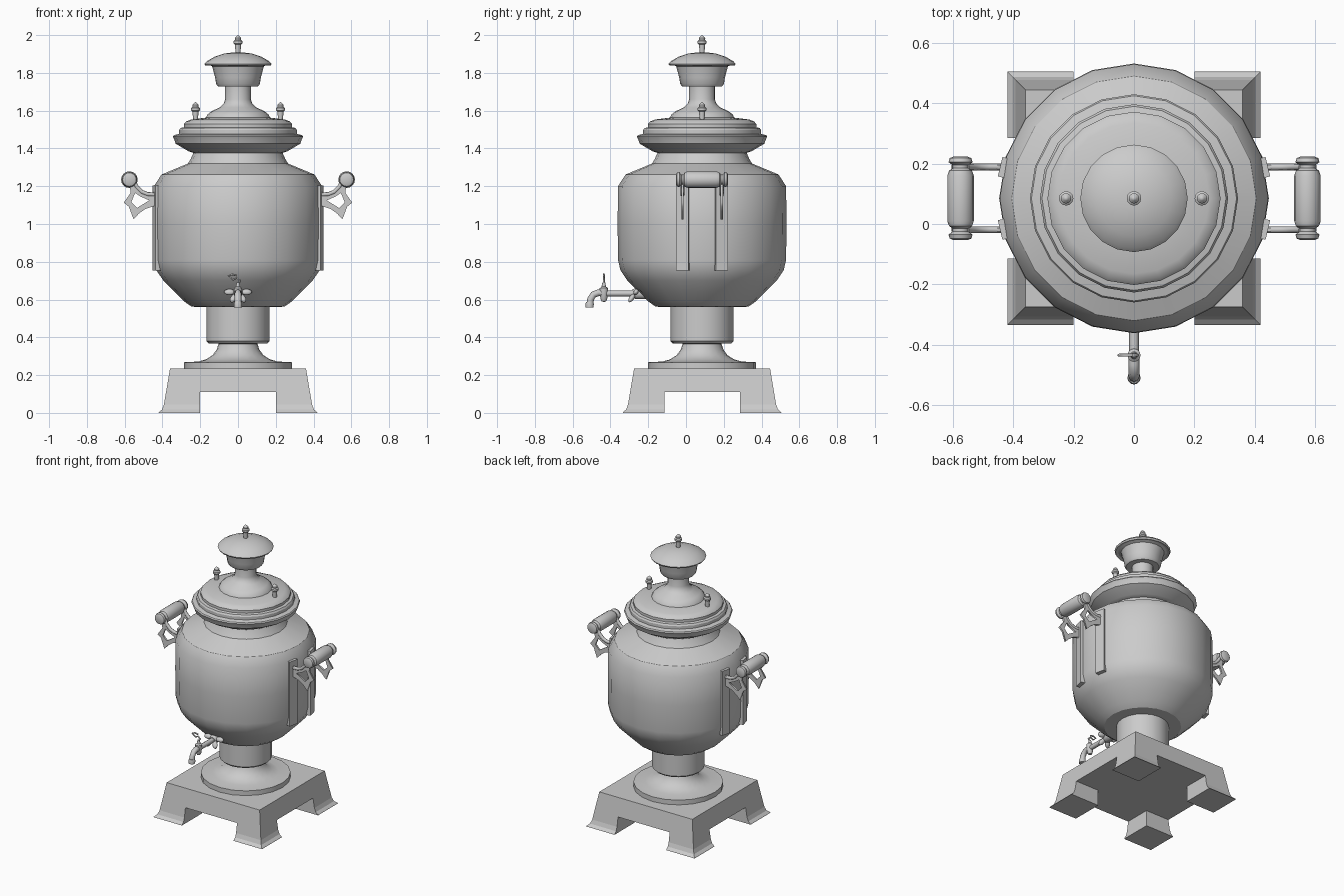
import bpy, bmesh, math
from mathutils import Matrix, Vector

if "Cube" in bpy.data.objects:
    bpy.data.objects.remove(bpy.data.objects["Cube"])

CY = 0.085  # y of the main axis


def finish(name, bm, smooth=True, angle=32):
    bmesh.ops.remove_doubles(bm, verts=bm.verts, dist=1e-5)
    bmesh.ops.recalc_face_normals(bm, faces=bm.faces)
    me = bpy.data.meshes.new(name)
    bm.to_mesh(me)
    bm.free()
    ob = bpy.data.objects.new(name, me)
    bpy.context.collection.objects.link(ob)
    if smooth:
        bpy.ops.object.select_all(action='DESELECT')
        ob.select_set(True)
        bpy.context.view_layer.objects.active = ob
        bpy.ops.object.shade_smooth_by_angle(angle=math.radians(angle))
    return ob


def lathe(name, profile, mat=None, segs=20, phase=0.0, smooth=True):
    """Revolve (radius, height) points about z, then apply mat."""
    bm = bmesh.new()
    rings = []
    for r, z in profile:
        rings.append([bm.verts.new((r * math.cos(phase + 2 * math.pi * i / segs),
                                    r * math.sin(phase + 2 * math.pi * i / segs), z))
                      for i in range(segs)])
    for a, b in zip(rings, rings[1:]):
        for i in range(segs):
            j = (i + 1) % segs
            bm.faces.new((a[i], a[j], b[j], b[i]))
    bm.transform(mat if mat else Matrix.Translation((0, CY, 0)))
    return finish(name, bm, smooth)


def box(name, size, mat):
    bm = bmesh.new()
    bmesh.ops.create_cube(bm, size=1, matrix=mat @ Matrix.Diagonal((*size, 1)))
    return finish(name, bm, False)


def tube(name, pts, radius):
    cu = bpy.data.curves.new(name, 'CURVE')
    cu.dimensions = '3D'
    cu.bevel_depth, cu.bevel_resolution, cu.use_fill_caps = radius, 2, True
    sp = cu.splines.new('POLY')
    sp.points.add(len(pts) - 1)
    for p, c in zip(sp.points, pts):
        p.co = (*c, 1)
    ob = bpy.data.objects.new(name, cu)
    bpy.context.collection.objects.link(ob)
    return ob


def plate(name, loops, thick, mat):
    """Flat cut-out shape; later loops are holes."""
    cu = bpy.data.curves.new(name, 'CURVE')
    cu.dimensions, cu.fill_mode, cu.extrude = '2D', 'BOTH', thick / 2
    for loop in loops:
        sp = cu.splines.new('POLY')
        sp.points.add(len(loop) - 1)
        for p, c in zip(sp.points, loop):
            p.co = (c[0], c[1], 0, 1)
        sp.use_cyclic_u = True
    ob = bpy.data.objects.new(name, cu)
    ob.matrix_world = mat
    bpy.context.collection.objects.link(ob)
    return ob


# Square stand with flared feet, hollowed by two crossing cutters
q = math.sqrt(2)
stand = lathe("stand", [(0, 0), (.42 * q, 0), (.418 * q, .004), (.402 * q, .018), (.392 * q, .045),
                        (.36 * q, .235), (0, .235)], segs=4, phase=math.pi / 4, smooth=False)
for i, size in enumerate([(.4, 1.2, .22), (1.2, .4, .22)]):
    cutter = box(f"stand_cutter_{i}", size, Matrix.Translation((0, CY, 0)))
    cutter.hide_render = True
    cutter.hide_set(True)
    mod = stand.modifiers.new("arch", 'BOOLEAN')
    mod.operation, mod.solver, mod.object = 'DIFFERENCE', 'EXACT', cutter

# Pedestal and burner base
lathe("pedestal", [(0, .235), (.285, .235), (.285, .268), (.21, .272), (.17, .283), (.135, .305),
                   (.113, .335), (.103, .366), (.155, .368), (.167, .38), (.167, .56), (0, .56)])

# Main vessel
lathe("body", [(0, .56), (.245, .562), (.285, .59), (.34, .645), (.395, .7), (.432, .755), (.445, .81),
               (.447, 1.0), (.445, 1.2), (.405, 1.262), (.265, 1.32), (.25, 1.345), (.237, 1.375), (0, 1.38)])

# Stepped lid
lathe("lid", [(0, 1.374), (.235, 1.376), (.262, 1.385), (.33, 1.425), (.338, 1.448), (.345, 1.462),
              (.34, 1.47), (.312, 1.477), (.312, 1.497), (.305, 1.508), (.287, 1.512), (.287, 1.53),
              (.275, 1.543), (.25, 1.553), (.17, 1.563), (.162, 1.58), (.14, 1.597), (.095, 1.618),
              (.076, 1.637), (.068, 1.66), (.068, 1.735), (0, 1.735)])

# Chimney cup and domed cap
lathe("chimney_cup", [(0, 1.728), (.106, 1.728), (.116, 1.742), (.121, 1.775), (.137, 1.835),
                      (.155, 1.842), (0, 1.846)])
lathe("cap", [(0, 1.852), (.14, 1.846), (.172, 1.838), (.178, 1.848), (.165, 1.862), (.125, 1.885),
              (.075, 1.902), (.03, 1.908), (0, 1.908)])


# Turned finials
def finial(name, x, z):
    lathe(name, [(0, 0), (.013, 0), (.016, .045), (.024, .052), (.024, .064), (.016, .07),
                 (.017, .08), (.008, .09), (0, .096)], Matrix.Translation((x, CY, z)), 12)


finial("cap_finial", 0, 1.904)
finial("left_lid_finial", -.225, 1.55)
finial("right_lid_finial", .225, 1.55)

# Side handles: turned grip, two cut-out brackets, two straps per side
outline = [(.575, 1.215), (.568, 1.165), (.605, 1.113), (.578, 1.092), (.553, 1.025), (.525, 1.055),
           (.49, 1.08), (.43, 1.1), (.43, 1.175), (.475, 1.157), (.505, 1.165), (.53, 1.195), (.55, 1.24)]
hole = [(.545, 1.165), (.515, 1.145), (.47, 1.125), (.535, 1.085), (.565, 1.115)]
grip = [(0, -.138), (.025, -.138), (.036, -.133), (.04, -.12), (.026, -.11), (.026, -.1), (.038, -.092),
        (.044, -.075)]
grip += [(r, -z) for r, z in reversed(grip)]
for side, s in (("left", -1), ("right", 1)):
    lathe(side + "_grip", grip, Matrix.Translation((s * .575, CY, 1.235)) @ Matrix.Rotation(math.pi / 2, 4, 'X'), 16)
    for end, t in (("front", -1), ("back", 1)):
        plate(f"{side}_{end}_bracket", [[(s * x, z) for x, z in outline], [(s * x, z) for x, z in hole]], .012,
              Matrix.Translation((0, CY + t * .104, 0)) @ Matrix.Rotation(math.pi / 2, 4, 'X'))
        tube(f"{side}_{end}_arm", [(s * x, CY + t * .104, z) for x, z in
             ((.42, 1.155), (.48, 1.158), (.51, 1.17), (.535, 1.195), (.555, 1.23))], .011)
        ang = math.radians(13.3) * t * s + (math.pi if s < 0 else 0)
        box(f"{side}_{end}_strap", (.03, .066, .45),
            Matrix.Translation((0, CY, .98)) @ Matrix.Rotation(ang, 4, 'Z') @ Matrix.Translation((.441, 0, 0)))

# Tap: pipe, curved spout, valve and key
tube("tap_pipe", [(0, -.15, .632), (0, -.45, .632)], .016)
tube("tap_spout", [(0, -.43, .634), (0, -.465, .636), (0, -.49, .626), (0, -.505, .603), (0, -.508, .575)], .018)
lathe("spout_tip", [(0, 0), (.021, 0), (.022, .02), (.018, .03), (0, .03)],
      Matrix.Translation((0, -.51, .558)), 12)
lathe("tap_valve", [(0, .587), (.012, .59), (.018, .605), (.022, .64), (.022, .66), (.012, .668),
                    (.008, .69), (0, .69)], Matrix.Translation((0, -.435, 0)), 12)
tube("tap_key", [(0, -.435, .68), (.012, -.435, .7), (-.005, -.435, .715), (-.025, -.435, .705),
                 (-.05, -.435, .725), (-.03, -.435, .733), (-.005, -.435, .728)], .005)

# Leaf rosette where the pipe meets the body
tilt = Matrix.Translation((0, -.265, .64)) @ Matrix.Rotation(math.radians(-35), 4, 'X')
for i in range(6):
    bm = bmesh.new()
    bmesh.ops.create_uvsphere(bm, u_segments=10, v_segments=6, radius=1,
                              matrix=tilt @ Matrix.Rotation(math.radians(60 * i), 4, 'Y')
                              @ Matrix.Translation((.045, 0, 0)) @ Matrix.Diagonal((.03, .013, .017, 1)))
    finish(f"rosette_leaf_{i}", bm, True, 60)
lathe("rosette_hub", [(0, -.05), (.03, -.05), (.03, 0), (.02, .02), (0, .02)],
      Matrix.Translation((0, -.265, .632)) @ Matrix.Rotation(math.pi / 2, 4, 'X'), 12)
